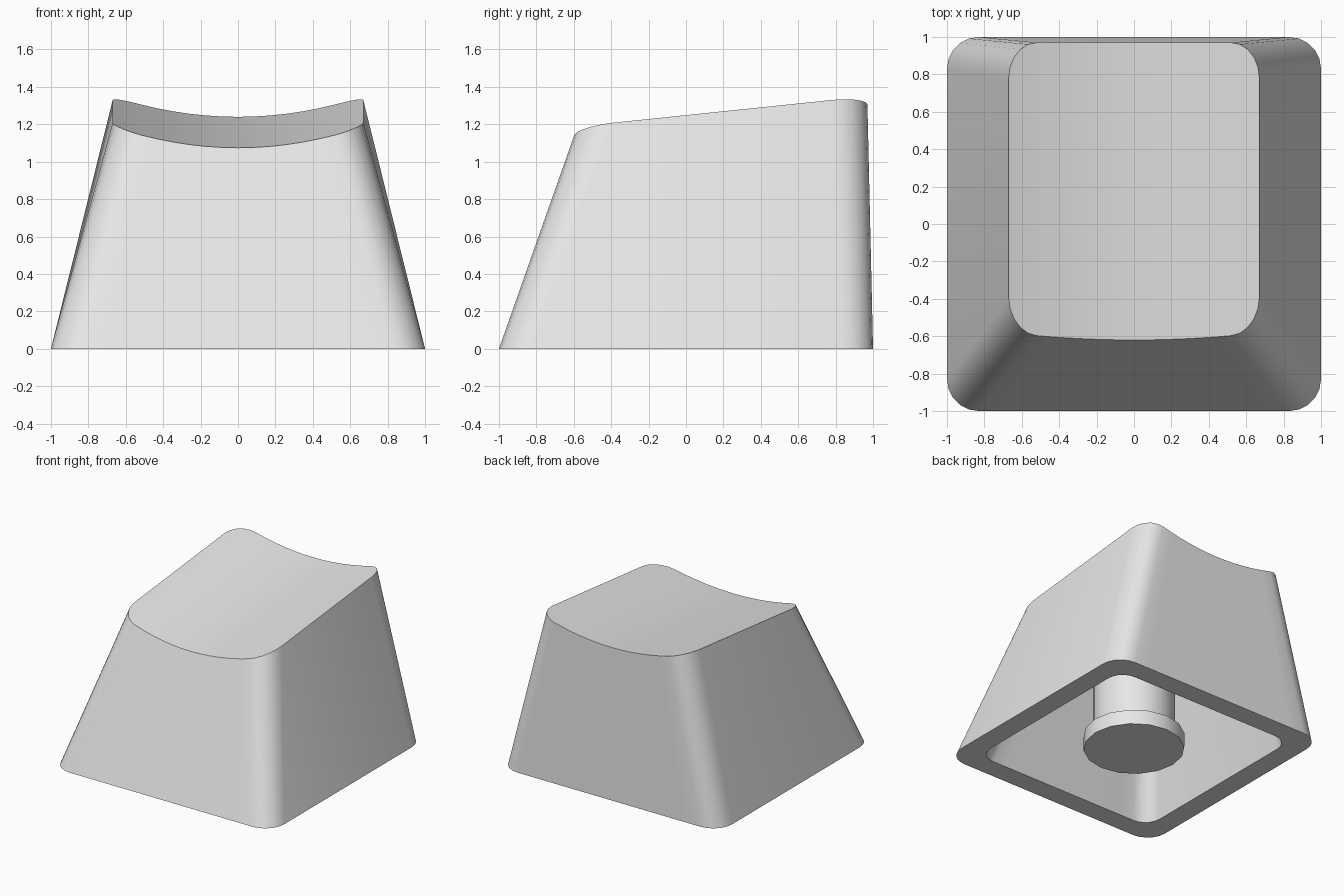
import bpy, bmesh
from math import sin, cos, radians, pi

cube = bpy.data.objects.get("Cube")
if cube:
    bpy.data.objects.remove(cube, do_unlink=True)

grey = bpy.data.materials.new("light grey plastic")
grey.use_nodes = True
grey.diffuse_color = (0.8, 0.8, 0.8, 1)
grey.node_tree.nodes["Principled BSDF"].inputs["Base Color"].default_value = (0.8, 0.8, 0.8, 1)

CORNER, FLAT = 5, 12   # segments per rounded corner and along front/back


def finish(bm, name):
    bmesh.ops.recalc_face_normals(bm, faces=bm.faces)
    mesh = bpy.data.meshes.new(name)
    bm.to_mesh(mesh)
    bm.free()
    mesh.materials.append(grey)
    obj = bpy.data.objects.new(name, mesh)
    bpy.context.collection.objects.link(obj)
    bpy.ops.object.select_all(action='DESELECT')
    obj.select_set(True)
    bpy.context.view_layer.objects.active = obj
    bpy.ops.object.shade_smooth_by_angle(angle=radians(32))
    return obj


def dish(x, y, drop=0.0):
    """Sloping top surface, hollowed from side to side."""
    return 1.139 + 0.104 * y + 0.245 * x * x - drop


def rounded_ring(bm, hx, front, back, rx, ry, height, bow=0.0):
    """Rounded rectangle as matching front and back rows, left to right."""
    left = [(-hx + rx - rx * cos(a), ry * (1 - sin(a)))
            for a in (pi / 2 * i / CORNER for i in range(CORNER + 1))]
    span = 2 * (hx - rx)
    middle = [(-hx + rx + span * i / FLAT, 0) for i in range(1, FLAT)]
    row = left + middle + [(-x, d) for x, d in reversed(left)]
    rows = []
    for edge, side, curve in ((front, 1, bow), (back, -1, 0)):
        pts = [(x, edge + side * d + curve * x * x) for x, d in row]
        rows.append([bm.verts.new((x, y, height(x, y))) for x, y in pts])
    return rows


def bridge(bm, a, b):
    loop_a, loop_b = (r[0] + r[1][::-1] for r in (a, b))
    n = len(loop_a)
    for i in range(n):
        j = (i + 1) % n
        bm.faces.new((loop_a[i], loop_a[j], loop_b[j], loop_b[i]))


def cap(bm, rows):
    f, b = rows
    for i in range(len(f) - 1):
        bm.faces.new((f[i], f[i + 1], b[i + 1], b[i]))


def ground(x, y):
    return 0.0


# Hollow cap: tapered walls, dished top, open underside
bm = bmesh.new()
outer_base = rounded_ring(bm, 1, -1, 1, 0.17, 0.17, ground)
outer_top = rounded_ring(bm, 0.67, -0.62, 0.97, 0.15, 0.19, dish, 0.085)
inner_base = rounded_ring(bm, 0.83, -0.83, 0.83, 0.14, 0.14, ground)
inner_top = rounded_ring(bm, 0.53, -0.48, 0.81, 0.12, 0.15,
                         lambda x, y: dish(x, y, 0.16), 0.085)
bridge(bm, outer_base, outer_top)
bridge(bm, outer_base, inner_base)
bridge(bm, inner_base, inner_top)
cap(bm, outer_top)
cap(bm, inner_top)
finish(bm, "key_cap_shell")


# Stem under the cap, with a wider collar at its foot
def cylinder(name, radius, bottom, top):
    bm = bmesh.new()
    bmesh.ops.create_cone(bm, cap_ends=True, segments=16,
                          radius1=radius, radius2=radius, depth=top - bottom)
    bmesh.ops.translate(bm, vec=(0, 0, (bottom + top) / 2), verts=bm.verts)
    return finish(bm, name)


cylinder("stem_shaft", 0.31, 0.1, 1.05)
cylinder("stem_collar", 0.38, 0, 0.12)
